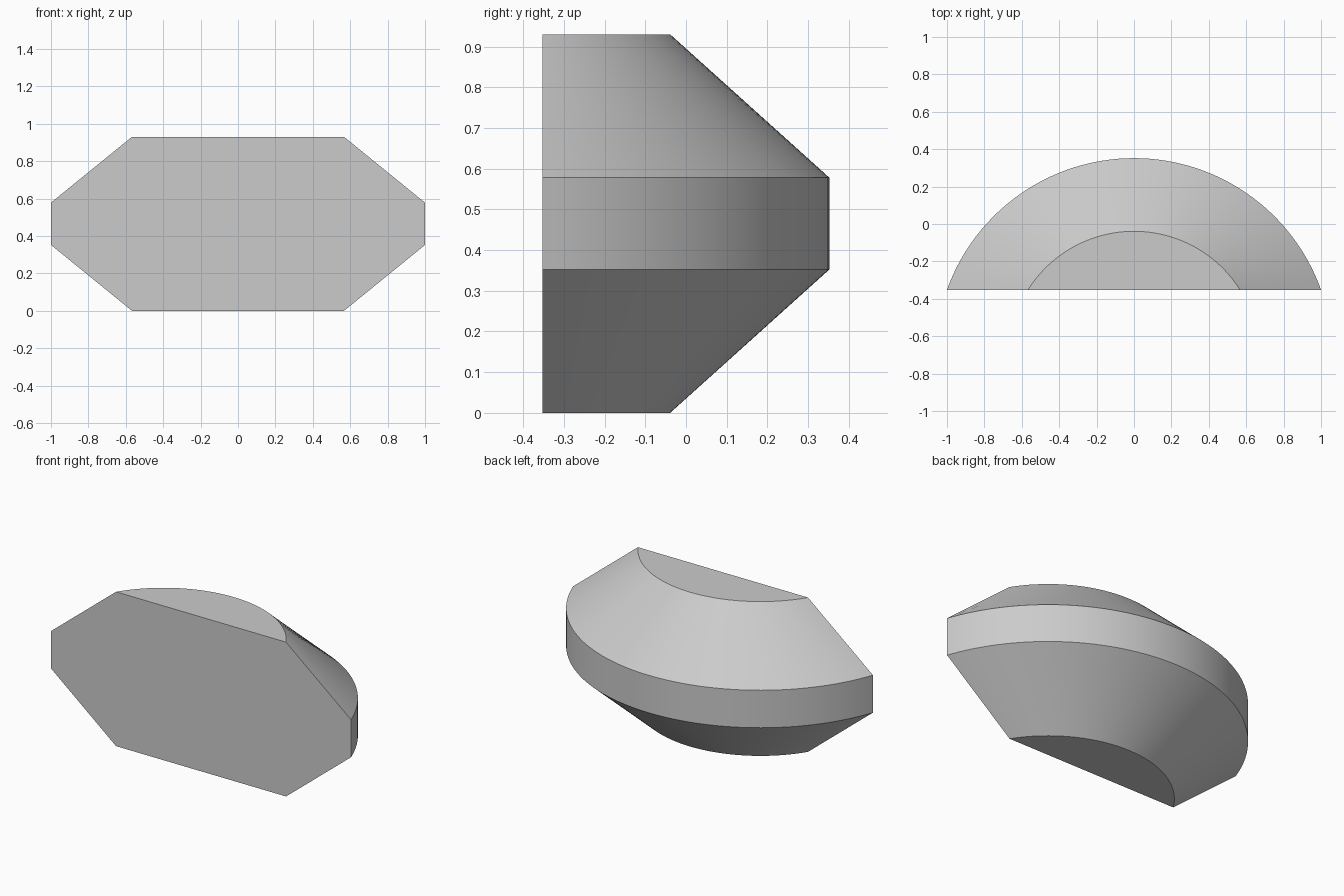
import bpy, bmesh, math

if "Cube" in bpy.data.objects:
    bpy.data.objects.remove(bpy.data.objects["Cube"])

FRONT_Y = -0.352
SEGMENTS = 64

# half chord and depth of the round outline at each height
LEVELS = [(0.0, 0.567, 0.313), (0.352, 1.0, 0.704),
          (0.578, 1.0, 0.704), (0.93, 0.567, 0.313)]


def arc(bm, z, half, depth):
    """Circular arc bulging to the back from a straight front chord."""
    radius = (half ** 2 + depth ** 2) / (2 * depth)
    centre = FRONT_Y + depth - radius
    sweep = math.asin(half / radius)
    angles = [sweep * (1 - 2 * i / SEGMENTS) for i in range(SEGMENTS + 1)]
    return [bm.verts.new((radius * math.sin(a), centre + radius * math.cos(a), z))
            for a in angles]


# Solid made of a lower cone, a straight band and an upper cone
bm = bmesh.new()
rings = [arc(bm, *level) for level in LEVELS]
for low, high in zip(rings, rings[1:]):
    for i in range(SEGMENTS):
        bm.faces.new((low[i], low[i + 1], high[i + 1], high[i]))

# Flat bottom, top and front
bm.faces.new(rings[0])
bm.faces.new(rings[-1])
bm.faces.new([r[0] for r in rings] + [r[-1] for r in reversed(rings)])
bmesh.ops.recalc_face_normals(bm, faces=bm.faces)

mesh = bpy.data.meshes.new("half_round_body")
bm.to_mesh(mesh)
bm.free()
body = bpy.data.objects.new("half_round_body", mesh)
bpy.context.collection.objects.link(body)

# Plain grey material
grey = bpy.data.materials.new("light_grey")
grey.use_nodes = True
colour = (0.6, 0.6, 0.6, 1)
grey.diffuse_color = colour
grey.node_tree.nodes["Principled BSDF"].inputs["Base Color"].default_value = colour
mesh.materials.append(grey)

# Smooth round sides with crisp rims
bpy.ops.object.select_all(action="DESELECT")
body.select_set(True)
bpy.context.view_layer.objects.active = body
bpy.ops.object.shade_smooth_by_angle(angle=math.radians(25))
